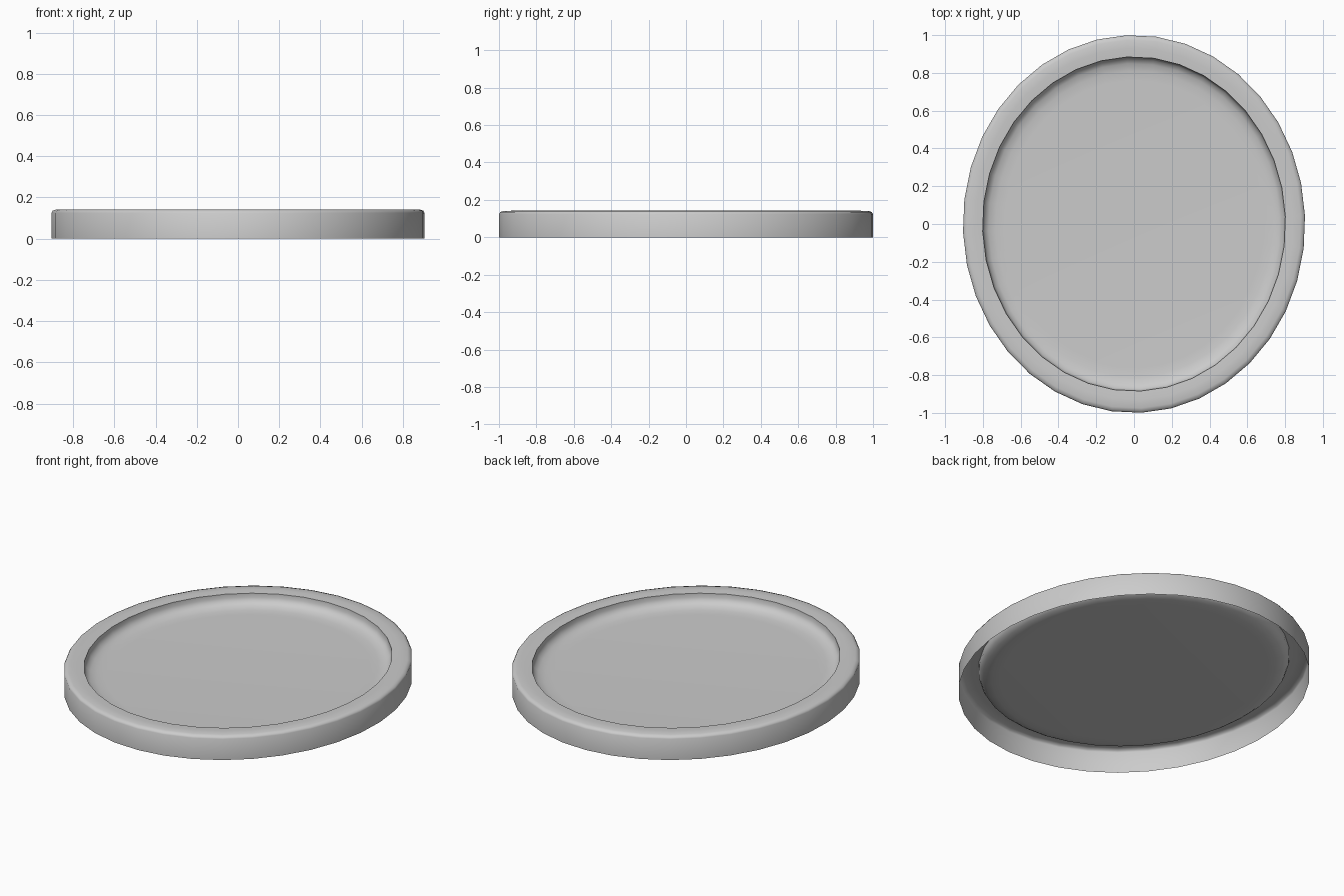
import bpy, bmesh, math

if "Cube" in bpy.data.objects:
    bpy.data.objects.remove(bpy.data.objects["Cube"])

SIDES = 36
RX, RY = 0.906, 1.0
OFFSET = math.radians(2.5)

# Profile from the open bottom edge, over the rim, down into the dish:
# (fraction of the outer ellipse, height)
profile = [(1.0, 0.0), (1.0, 0.125), (0.994, 0.135), (0.975, 0.141),
           (0.93, 0.142), (0.885, 0.139), (0.884, 0.115), (0.873, 0.095),
           (0.85, 0.081), (0.81, 0.073), (0.76, 0.071)]
LIP = 5  # ring with a crisp crease

bm = bmesh.new()
rings = []
for f, z in profile:
    ring = []
    for i in range(SIDES):
        a = OFFSET + math.tau * i / SIDES
        ring.append(bm.verts.new((RX * f * math.cos(a), RY * f * math.sin(a), z)))
    rings.append(ring)

# Skin the rings and close the dish floor
for lower, upper in zip(rings, rings[1:]):
    for i in range(SIDES):
        j = (i + 1) % SIDES
        bm.faces.new((lower[i], lower[j], upper[j], upper[i]))
bm.faces.new(rings[-1])

for face in bm.faces:
    face.smooth = True
for i in range(SIDES):
    bm.edges.get((rings[LIP][i], rings[LIP][(i + 1) % SIDES])).smooth = False

# Oval tray: thin shell, open underneath
mesh = bpy.data.meshes.new("oval_tray")
bm.to_mesh(mesh)
bm.free()
tray = bpy.data.objects.new("oval_tray", mesh)
bpy.context.collection.objects.link(tray)
